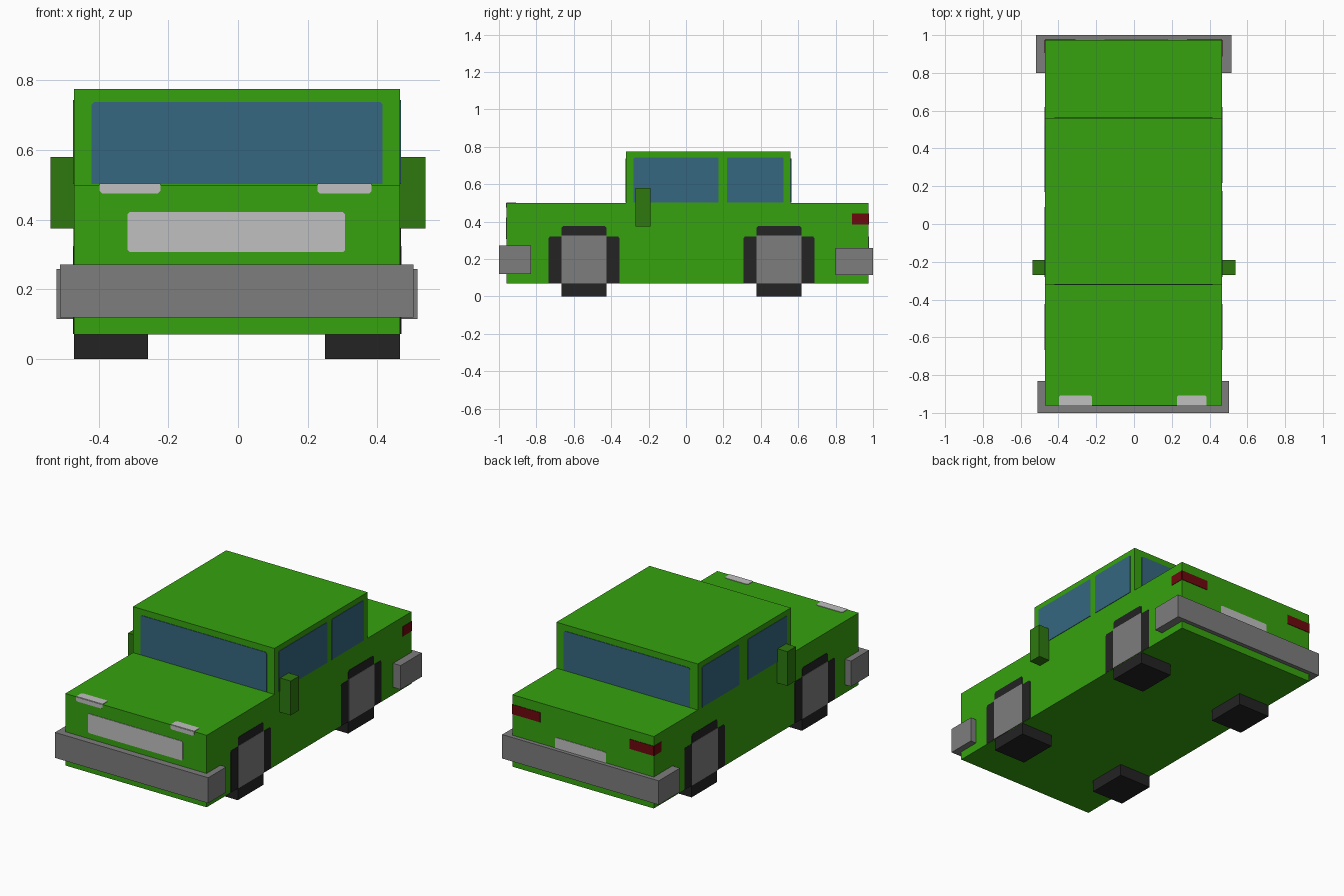
import bpy, bmesh
from mathutils import Vector

if "Cube" in bpy.data.objects:
    bpy.data.objects.remove(bpy.data.objects["Cube"])


def material(name, r, g, b):
    lin = [((c / 255 + 0.055) / 1.055) ** 2.4 if c > 10 else c / 255 / 12.92 for c in (r, g, b)]
    m = bpy.data.materials.new(name)
    m.diffuse_color = (*lin, 1)
    m.use_nodes = True
    m.node_tree.nodes["Principled BSDF"].inputs["Base Color"].default_value = m.diffuse_color
    return m


GREEN = material("green paint", 54, 162, 15)
DARK_GREEN = material("dark green", 46, 121, 15)
GLASS = material("blue glass", 53, 103, 128)
GREY = material("bumper grey", 125, 125, 125)
BLACK = material("tyre black", 35, 35, 35)
LIGHT = material("light grey", 192, 192, 192)
RED = material("dark red", 110, 8, 14)


def prism(name, axis, a, b, outline, mat):
    """Extrude a 2D outline from a to b along the axis (0 x, 1 y, 2 z)."""
    bm = bmesh.new()
    rings = []
    for d in (a, b):
        ring = []
        for u, v in outline:
            co = [u, v]
            co.insert(axis, d)
            ring.append(bm.verts.new(Vector(co)))
        rings.append(ring)
    n = len(outline)
    bm.faces.new(rings[0])
    bm.faces.new(rings[1])
    for i in range(n):
        j = (i + 1) % n
        bm.faces.new((rings[0][i], rings[0][j], rings[1][j], rings[1][i]))
    bmesh.ops.recalc_face_normals(bm, faces=bm.faces)
    me = bpy.data.meshes.new(name)
    bm.to_mesh(me)
    bm.free()
    me.materials.append(mat)
    ob = bpy.data.objects.new(name, me)
    bpy.context.collection.objects.link(ob)
    return ob


def rect(u0, u1, v0, v1, top=0.0, bottom=0.0):
    """Rectangle with optional clipped top and bottom corners."""
    pts = []
    for u, s in ((u0, 1), (u1, -1)):
        low = [(u + s * bottom, v0), (u, v0 + bottom)] if bottom else [(u, v0)]
        high = [(u, v1 - top), (u + s * top, v1)] if top else [(u, v1)]
        side = low + high
        pts += side if s == 1 else side[::-1]
    return pts


def box(name, x0, x1, y0, y1, z0, z1, mat):
    return prism(name, 2, z0, z1, rect(x0, x1, y0, y1), mat)


def plate(name, axis, pos, sign, outline, mat, lift=0.003):
    """Thin painted detail just proud of a surface."""
    return prism(name, axis, pos - sign * 0.002, pos + sign * lift, outline, mat)


XL, XR, YF, YB = -0.47, 0.465, -0.96, 0.975

# Body and cabin as one side profile
prism("body", 0, XL, XR, [(YF, 0.07), (YB, 0.07), (YB, 0.5), (0.56, 0.5), (0.56, 0.775),
                          (-0.32, 0.775), (-0.32, 0.5), (YF, 0.5)], GREEN)

# Bumpers
box("front_bumper", -0.51, 0.503, -1.0, -0.83, 0.12, 0.272, GREY)
box("rear_bumper", -0.52, 0.515, 0.80, 1.0, 0.115, 0.258, GREY)

# Windscreen and rear window
plate("windscreen", 1, -0.32, -1, rect(-0.42, 0.415, 0.502, 0.738, 0.008), GLASS)
plate("rear_window", 1, 0.56, 1, rect(-0.42, 0.415, 0.502, 0.738, 0.008), GLASS)

for label, x, s in (("left", XL, -1), ("right", XR, 1)):
    # Door mirrors
    xa, xb = sorted((x, s * 0.5375))
    box(label + "_mirror", xa, xb, -0.27, -0.19, 0.375, 0.58, DARK_GREEN)

    # Side windows
    split = (0.09, 0.17) if s < 0 else (0.175, 0.218)
    plate(label + "_front_window", 0, x, s, rect(-0.28, split[0], 0.502, 0.743, 0.006), GLASS)
    plate(label + "_back_window", 0, x, s, rect(split[1], 0.522, 0.502, 0.743, 0.006), GLASS)

    # Wheels: block below the body, painted tyre and hub on the side
    for end, y in (("front", -0.545), ("rear", 0.4975)):
        wa, wb = (XL, -0.258) if s < 0 else (0.25, XR)
        w = 0.121
        box(f"{label}_{end}_wheel", wa, wb, y - w, y + w, 0.0, 0.072, BLACK)
        half = [(0.19, 0.072), (0.19, 0.31), (0.183, 0.32), (w, 0.32), (w, 0.366), (w - 0.01, 0.376)]
        tyre = [(y + u, v) for u, v in half] + [(y - u, v) for u, v in reversed(half)]
        plate(f"{label}_{end}_tyre", 0, x, s, tyre, BLACK, 0.002)
        plate(f"{label}_{end}_hub", 0, x, s, rect(y - w, y + w, 0.072, 0.325), GREY, 0.004)

    # Headlights, on the front face and bonnet
    h0, h1 = (-0.397, -0.223) if s < 0 else (0.228, 0.383)
    plate(label + "_headlight_front", 1, YF, -1, rect(h0, h1, 0.475, 0.5, 0, 0.007), LIGHT)
    plate(label + "_headlight_top", 2, 0.5, 1, rect(h0, h1, YF, -0.908, 0.007), LIGHT)

    # Tail lights, wrapped around the corner
    t0, t1 = (XL, -0.31) if s < 0 else (0.28, XR)
    plate(label + "_tail_light_back", 1, YB, 1, rect(t0, t1, 0.385, 0.443), RED)
    plate(label + "_tail_light_side", 0, x, s, rect(0.905 if s < 0 else 0.888, YB, 0.385, 0.443), RED)

# Grille and number plate
plate("grille", 1, YF, -1, rect(-0.317, 0.307, 0.307, 0.422, 0.006, 0.006), LIGHT)
plate("number_plate", 1, YB, 1, rect(-0.155, 0.18, 0.24, 0.322, 0.006), LIGHT)
